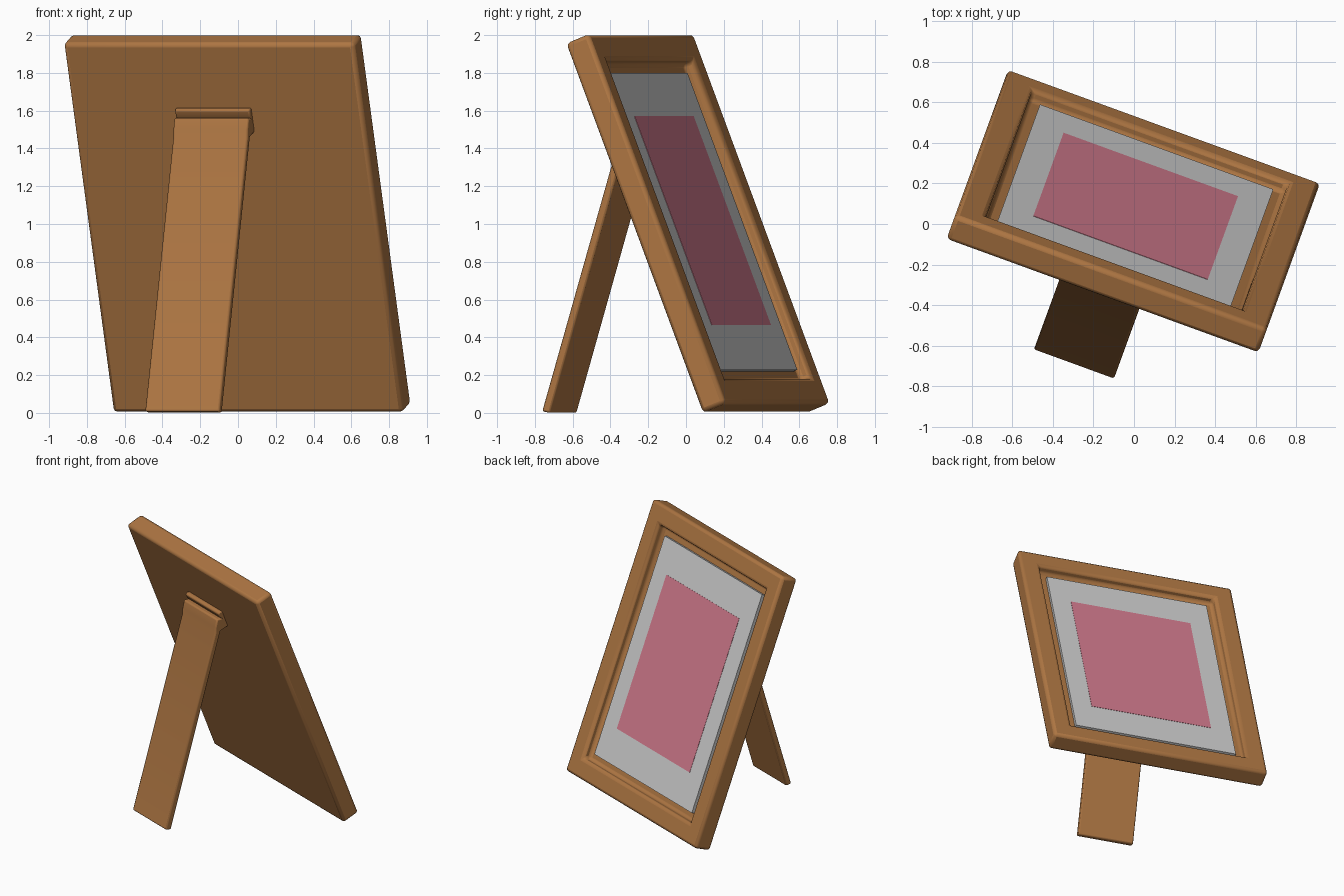
import bpy, bmesh, math
from mathutils import Matrix

if "Cube" in bpy.data.objects:
    bpy.data.objects.remove(bpy.data.objects["Cube"])

YAW = Matrix.Rotation(math.radians(-20), 4, 'Z')
# frame space: x across, y out of the picture, z up along the leaning panel
LEAN = YAW @ Matrix.Translation((-0.025, 0.378, 0)) @ Matrix.Rotation(math.radians(21.5), 4, 'X')
W, H, T = 1.636, 2.102, 0.14


def material(name, rgb):
    m = bpy.data.materials.new(name)
    m.diffuse_color = (*rgb, 1)
    m.use_nodes = True
    m.node_tree.nodes["Principled BSDF"].inputs["Base Color"].default_value = m.diffuse_color
    return m


wood = material("wood", (0.42, 0.18, 0.055))
rose = material("rose", (0.62, 0.19, 0.26))


def finish(bm, name, matrix, mat=None, bevel=0):
    bmesh.ops.recalc_face_normals(bm, faces=bm.faces)
    me = bpy.data.meshes.new(name)
    bm.to_mesh(me)
    bm.free()
    ob = bpy.data.objects.new(name, me)
    bpy.context.collection.objects.link(ob)
    ob.matrix_world = matrix
    if mat:
        me.materials.append(mat)
    if bevel:
        b = ob.modifiers.new("bevel", 'BEVEL')
        b.width, b.segments, b.limit_method = bevel, 2, 'ANGLE'
        bpy.context.view_layer.objects.active = ob
        ob.select_set(True)
        bpy.ops.object.shade_smooth_by_angle(angle=math.radians(35))
        ob.select_set(False)
    return ob


def box(lo, hi):
    bm = bmesh.new()
    bmesh.ops.create_cube(bm, size=1)
    for v in bm.verts:
        v.co = [lo[i] + (v.co[i] + 0.5) * (hi[i] - lo[i]) for i in range(3)]
    return bm


def extrude_profile(points, x0, x1):
    bm = bmesh.new()
    face = bm.faces.new([bm.verts.new((x0, y, z)) for y, z in points])
    ext = bmesh.ops.extrude_face_region(bm, geom=[face])["geom"]
    verts = [g for g in ext if isinstance(g, bmesh.types.BMVert)]
    bmesh.ops.translate(bm, verts=verts, vec=(x1 - x0, 0, 0))
    if not any(f.is_valid and len(f.verts) == len(points) and f.calc_center_median().x == x0
               for f in bm.faces):
        edges = [e for e in bm.edges if e.is_boundary]
        bmesh.ops.holes_fill(bm, edges=edges, sides=0)
    return bm


# frame with a pocket sunk into its front
bm = box((-W / 2, 0, 0), (W / 2, T, H))
bm.normal_update()
front = max(bm.faces, key=lambda f: f.calc_center_median().y)
bmesh.ops.inset_region(bm, faces=[front], thickness=0.208)
pocket = bmesh.ops.extrude_discrete_faces(bm, faces=[front])["faces"][0]
for v in pocket.verts:
    v.co.y = 0.075
bmesh.ops.remove_doubles(bm, verts=[v for e in bm.edges if e.is_boundary for v in e.verts], dist=1e-5)
finish(bm, "frame", LEAN, wood, 0.022)

# mat board and the picture on it
finish(box((-0.612, 0.06, 0.206), (0.612, 0.10, 1.894)), "mat_board", LEAN)
finish(box((-0.455, 0.09, 0.46), (0.46, 0.102, 1.65)), "picture", LEAN, rose)

# back leg with a bent top that meets the frame
leg = [(-0.752, 0.008), (-0.706, 0.0), (-0.27, 1.46), (-0.19, 1.49),
       (-0.20, 1.565), (-0.30, 1.56), (-0.315, 1.50), (-0.318, 1.455)]
finish(extrude_profile(leg, -0.252, 0.168), "back_leg", YAW, wood, 0.01)

# hinge cleat above the leg
cleat = [(-0.22, 1.525), (-0.27, 1.565), (-0.29, 1.60), (-0.275, 1.615), (-0.22, 1.615), (-0.18, 1.57)]
finish(extrude_profile(cleat, -0.252, 0.168), "hinge_cleat", YAW, wood, 0.008)
